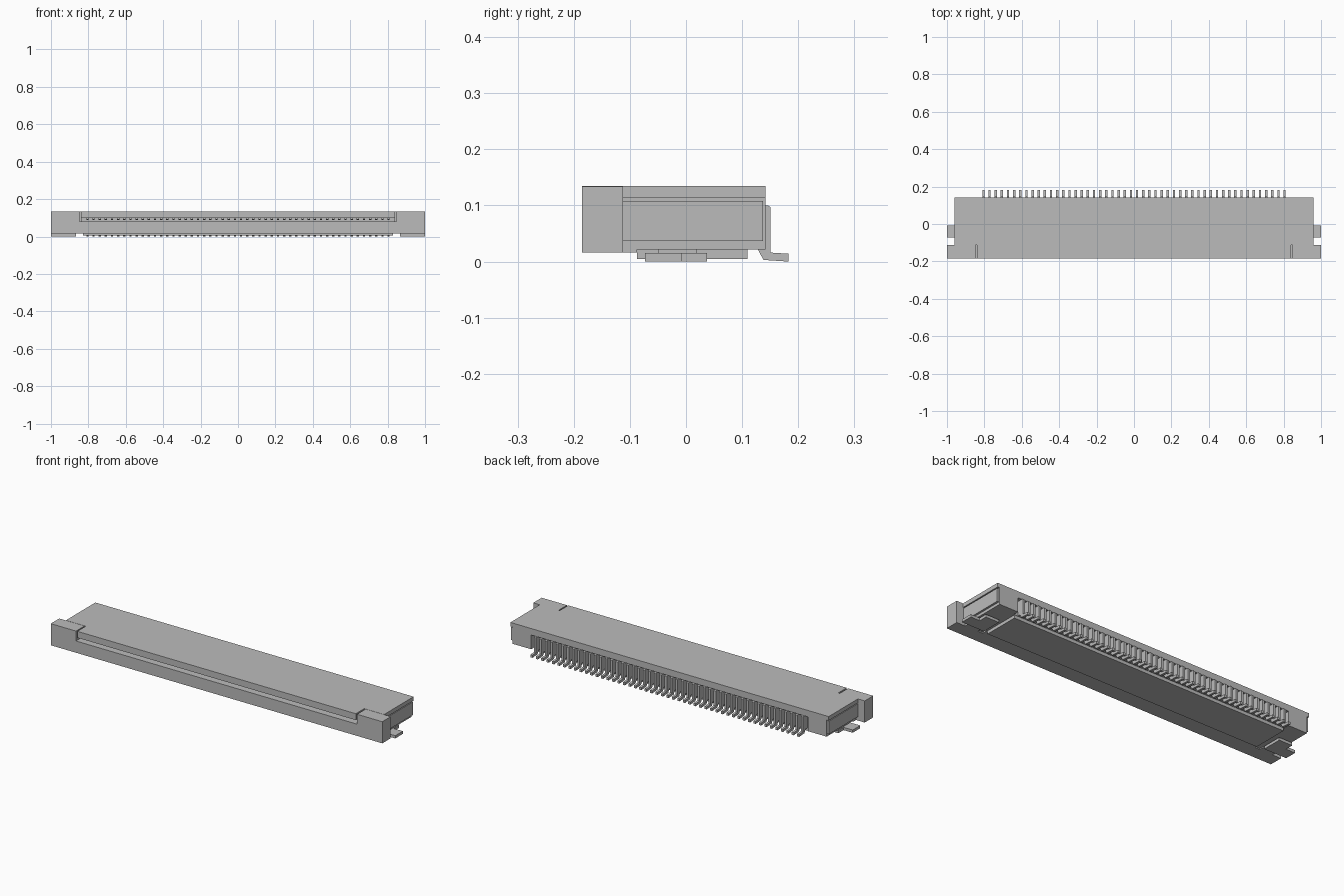
import bpy, bmesh

cube = bpy.data.objects.get("Cube")
if cube:
    bpy.data.objects.remove(cube, do_unlink=True)

# One grey for everything
grey = bpy.data.materials.new("grey")
grey.use_nodes = True
COL = (0.5, 0.5, 0.5, 1)
grey.diffuse_color = COL
grey.node_tree.nodes["Principled BSDF"].inputs["Base Color"].default_value = COL


def finish(name, bm):
    bmesh.ops.recalc_face_normals(bm, faces=bm.faces)
    me = bpy.data.meshes.new(name)
    bm.to_mesh(me)
    bm.free()
    me.materials.append(grey)
    ob = bpy.data.objects.new(name, me)
    bpy.context.collection.objects.link(ob)
    return ob


def prism(bm, pts, a, b, axis):
    """Extrude a 2D profile from a to b along axis ('x': yz points, 'z': xy points)."""
    def place(p, t):
        return (t, p[0], p[1]) if axis == 'x' else (p[0], p[1], t)
    lo = [bm.verts.new(place(p, a)) for p in pts]
    hi = [bm.verts.new(place(p, b)) for p in pts]
    n = len(pts)
    bm.faces.new(lo)
    bm.faces.new(hi[::-1])
    for i in range(n):
        bm.faces.new((lo[i], hi[i], hi[(i + 1) % n], lo[(i + 1) % n]))


def box(name, x0, x1, y0, y1, z0, z1):
    bm = bmesh.new()
    prism(bm, [(x0, y0), (x1, y0), (x1, y1), (x0, y1)], z0, z1, 'z')
    return finish(name, bm)


SLOT = 0.84      # half width of the cable slot
REAR = 0.835     # half width of the rear pin recess

# Lid with narrow slits beside the front lip
bm = bmesh.new()
half = [(0.96, 0.142), (0.96, -0.112), (SLOT + 0.007, -0.112), (SLOT, -0.112), (SLOT, -0.185)]
prism(bm, half + [(-x, y) for x, y in reversed(half)], 0.113, 0.135, 'z')
finish("lid", bm)
box("lid_lip", -SLOT, SLOT, -0.185, 0.06, 0.1, 0.113)

# Lower housing, floor of the slot, and rear core
box("front_bar", -1, 1, -0.185, -0.112, 0.016, 0.08)
box("front_bar_foot", -SLOT, SLOT, -0.112, -0.087, 0.016, 0.022)
box("slot_floor", -SLOT, SLOT, -0.112, 0.06, 0.022, 0.08)
box("rear_core", -SLOT, SLOT, 0.06, 0.112, 0.022, 0.113)
box("rear_header", -SLOT, SLOT, 0.112, 0.142, 0.1, 0.113)
box("bottom_plate", -0.83, 0.83, -0.087, 0.11, 0.005, 0.022)

for side, s in (("left", 1), ("right", -1)):
    def sbox(name, x0, x1, *r):
        return box(side + name, min(s * x0, s * x1), max(s * x0, s * x1), *r)
    # End blocks, ears and raised side panels
    sbox("_end_block", REAR, 0.948, -0.112, 0.142, 0.022, 0.113)
    sbox("_side_panel", 0.948, 0.959, -0.112, 0.137, 0.037, 0.108)
    sbox("_ear", SLOT + 0.008, 1, -0.185, -0.112, 0.08, 0.134)
    sbox("_ear_foot", 0.87, 0.948, -0.112, -0.087, 0.016, 0.022)
    # Solder tab with a narrower outer tongue
    bm = bmesh.new()
    tab = [(0.865, -0.073), (1, -0.073), (1, -0.008), (0.945, -0.008),
           (0.945, 0.037), (0.865, 0.037)]
    prism(bm, [(s * x, y) for x, y in tab], 0.0, 0.015, 'z')
    finish(side + "_solder_tab", bm)
    sbox("_tab_stem", 0.88, 0.93, -0.05, 0.02, 0.015, 0.024)

# Row of contacts: rear legs bent to feet, and spring fingers in the slot
N, SPAN, W = 50, 0.805, 0.0062
leg = [(0.11, 0.1), (0.11, 0.022), (0.128, 0.022), (0.138, 0.003), (0.183, 0.0),
       (0.183, 0.014), (0.151, 0.016), (0.151, 0.097), (0.146, 0.1)]
finger = [(0.06, 0.1), (-0.15, 0.1), (-0.15, 0.092), (-0.13, 0.088), (0.06, 0.088)]
legs, fingers, ribs = bmesh.new(), bmesh.new(), bmesh.new()
pitch = 2 * SPAN / (N - 1)
for i in range(N):
    x = -SPAN + i * pitch
    prism(legs, leg, x - W, x + W, 'x')
    prism(fingers, finger, x - W, x + W, 'x')
    if i < N - 1:
        # Thin housing ribs between neighbouring legs
        c = x + pitch / 2
        prism(ribs, [(0.112, 0.024), (0.128, 0.024), (0.128, 0.1), (0.112, 0.1)],
              c - 0.004, c + 0.004, 'x')
finish("contact_legs", legs)
finish("contact_fingers", fingers)
finish("housing_ribs", ribs)
